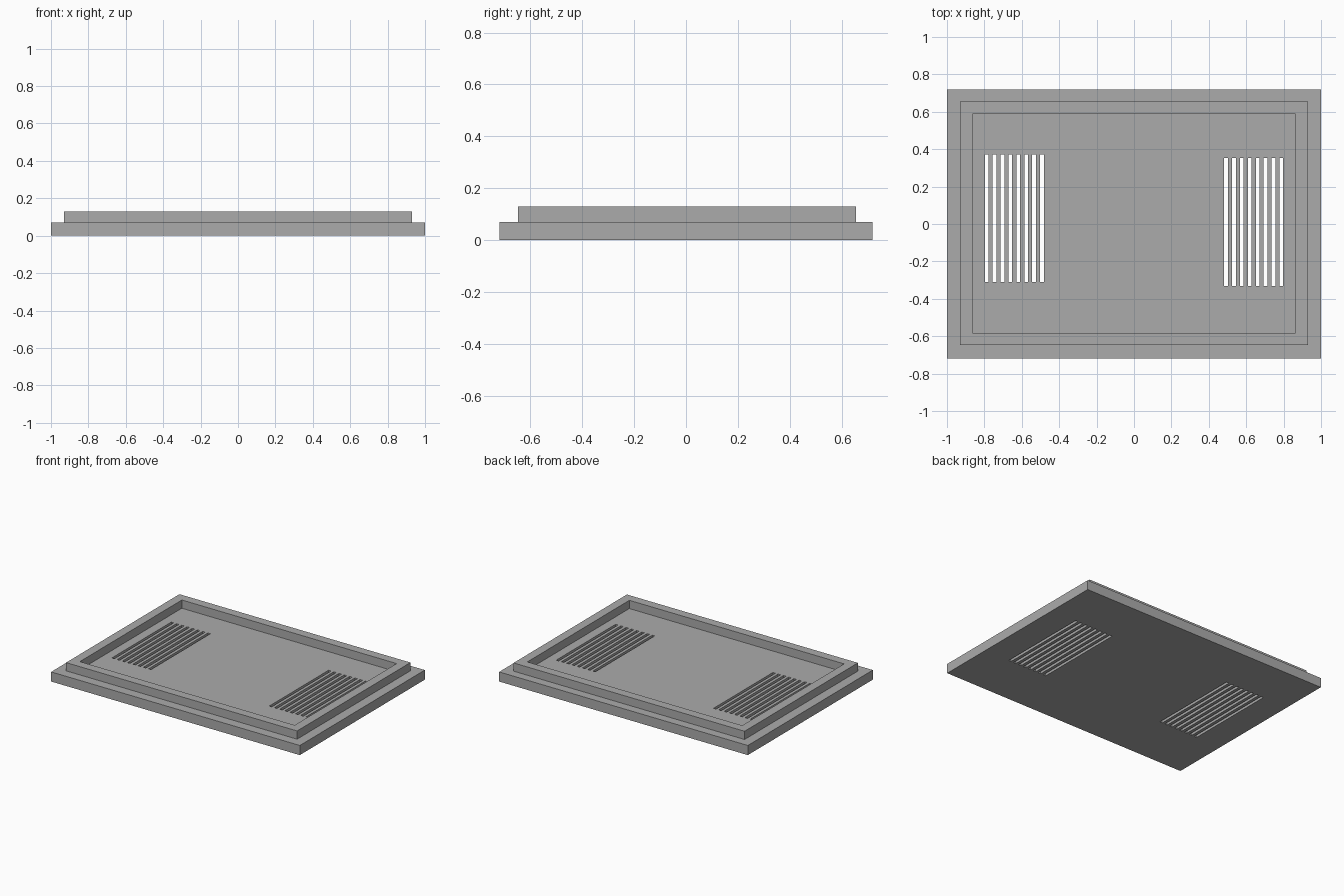
import bpy
import bmesh
from mathutils import Matrix, Vector

cube = bpy.data.objects.get("Cube")
if cube:
    bpy.data.objects.remove(cube, do_unlink=True)

grey = bpy.data.materials.new("plain grey")
grey.use_nodes = True
colour = (0.41, 0.41, 0.41, 1)
grey.diffuse_color = colour
grey.node_tree.nodes["Principled BSDF"].inputs["Base Color"].default_value = colour


def add_object(name, bm):
    bmesh.ops.recalc_face_normals(bm, faces=bm.faces)
    mesh = bpy.data.meshes.new(name)
    bm.to_mesh(mesh)
    bm.free()
    mesh.materials.append(grey)
    obj = bpy.data.objects.new(name, mesh)
    bpy.context.collection.objects.link(obj)
    return obj


# Stepped lid: rectangular loops from the underside, over the rim, to the floor
# Each step is half width, half depth, centre y, height
steps = [
    (1.0, 0.718, 0, 0),
    (1.0, 0.718, 0, 0.07),
    (0.929, 0.651, 0.003, 0.07),
    (0.929, 0.651, 0.003, 0.13),
    (0.864, 0.586, 0.003, 0.13),
    (0.864, 0.586, 0.003, 0.07),
]
bm = bmesh.new()
loops = []
for w, d, cy, z in steps:
    corners = [(-w, -d), (w, -d), (w, d), (-w, d)]
    loops.append([bm.verts.new((x, y + cy, z)) for x, y in corners])
for low, high in zip(loops, loops[1:]):
    for i in range(4):
        j = (i + 1) % 4
        bm.faces.new((low[i], low[j], high[j], high[i]))
bm.faces.new(loops[0][::-1])
bm.faces.new(loops[-1])
lid = add_object("vented_lid", bm)

# Cutters for the two banks of through slots
SLOTS, PITCH, WIDTH, LENGTH = 8, 0.0422, 0.02, 0.683
bm = bmesh.new()
for centre_x, centre_y in ((-0.64, 0.031), (0.64, 0.011)):
    for i in range(SLOTS):
        x = centre_x + (i - (SLOTS - 1) / 2) * PITCH
        place = Matrix.Translation((x, centre_y, 0.05))
        size = Matrix.Diagonal(Vector((WIDTH, LENGTH, 0.4, 1)))
        bmesh.ops.create_cube(bm, size=1, matrix=place @ size)
cutter = add_object("slot_cutter", bm)
cutter.hide_render = True
cutter.hide_set(True)

# Cut the vents, then discard the cutter
cut = lid.modifiers.new("vent slots", "BOOLEAN")
cut.operation = "DIFFERENCE"
cut.solver = "EXACT"
cut.object = cutter
bpy.context.view_layer.objects.active = lid
lid.select_set(True)
bpy.ops.object.modifier_apply(modifier=cut.name)
bpy.data.objects.remove(cutter, do_unlink=True)
